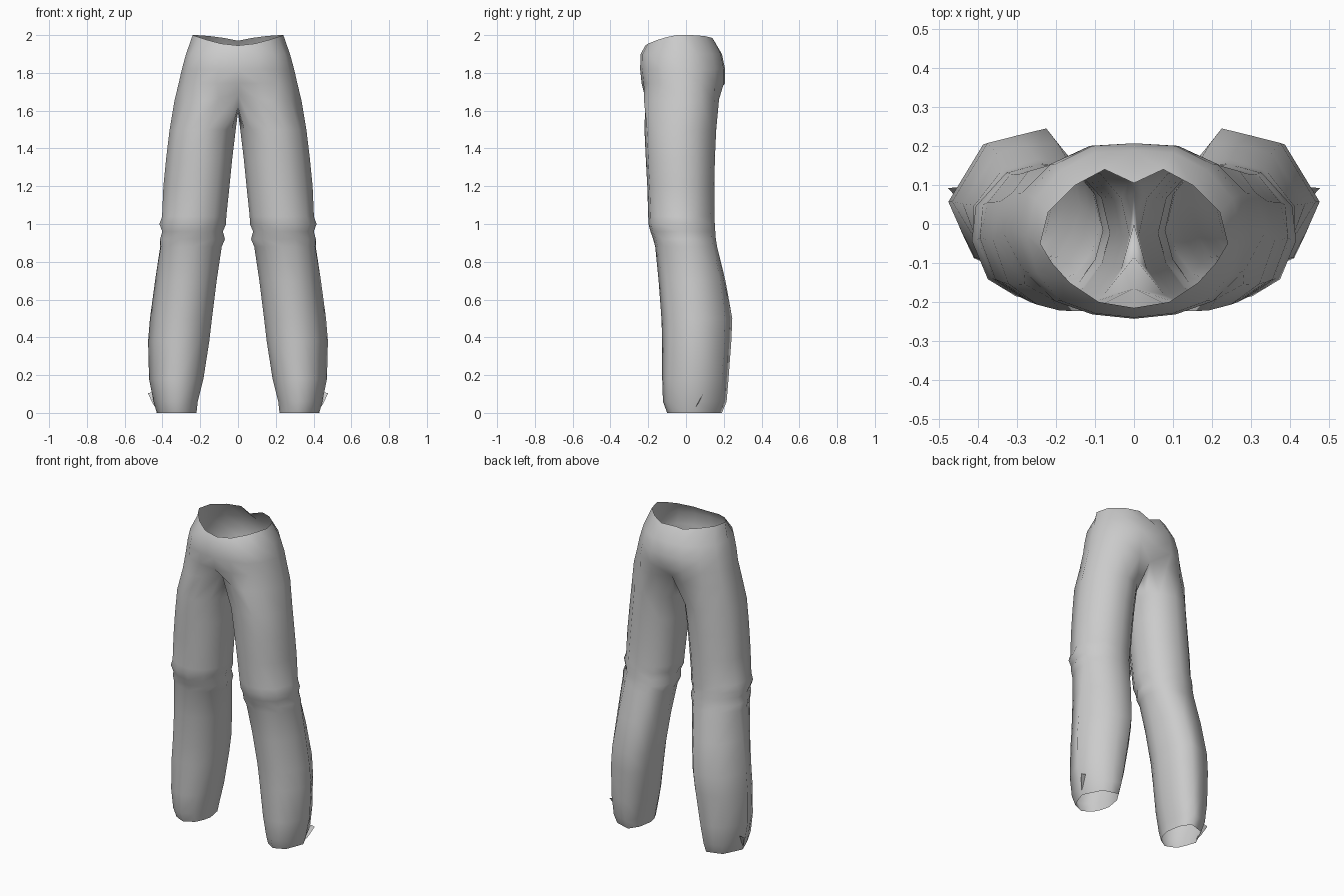
import bpy

cube = bpy.data.objects.get("Cube")
if cube:
    bpy.data.objects.remove(cube, do_unlink=True)

# One plain grey cloth
cloth = bpy.data.materials.new("grey cloth")
cloth.use_nodes = True
cloth.diffuse_color = (0.6, 0.6, 0.6, 1)
cloth.node_tree.nodes["Principled BSDF"].inputs["Base Color"].default_value = (0.6, 0.6, 0.6, 1)


def mirrored_object(name, verts, faces):
    """Smooth mesh for the +x half, mirrored across x = 0."""
    mesh = bpy.data.meshes.new(name)
    mesh.from_pydata(verts, [], faces)
    mesh.materials.append(cloth)
    mesh.polygons.foreach_set("use_smooth", [True] * len(mesh.polygons))
    obj = bpy.data.objects.new(name, mesh)
    bpy.context.collection.objects.link(obj)
    mod = obj.modifiers.new("Mirror", "MIRROR")
    mod.use_clip = True
    mod.merge_threshold = 0.0005
    return obj


# Half outlines run from front centre, round the outside, to back centre
waist = [(0, -.215, 1.945), (.09, -.20, 1.955), (.165, -.15, 1.975),
         (.21, -.10, 1.99), (.24, -.05, 2.0), (.22, .03, 2.0),
         (.15, .10, 1.995), (.075, .14, 1.985), (0, .105, 1.97)]
hip_shape = [(0, -1), (.36, -.95), (.68, -.80), (.90, -.48), (1, -.02),
             (.92, .42), (.68, .76), (.36, .97), (0, 1)]
# half width, front y, back y, z
hips = [(.275, -.240, .190, 1.90), (.297, -.243, .207, 1.82), (.314, -.235, .207, 1.745)]

# Top of the leg: the last three points run under the crotch to the front
crotch = [(0, -.165, 1.69), (.10, -.215, 1.665), (.19, -.222, 1.65),
          (.28, -.155, 1.65), (.337, -.02, 1.65), (.312, .08, 1.65),
          (.22, .15, 1.65), (.10, .175, 1.66), (0, .145, 1.67),
          (0, .075, 1.61), (0, 0, 1.59), (0, -.085, 1.62)]

# Leg cross-sections, round at the thigh and skewed at the calf
thigh_shape = [(-.62, -.80), (-.15, -1), (.35, -.93), (.77, -.65), (1, -.05), (.88, .47),
               (.48, .87), (-.05, 1), (-.58, .83), (-.88, .50), (-1, 0), (-.88, -.45)]
calf_shape = [(-.65, -.75), (-.1, -1), (.25, -.90), (.58, -.78), (.80, -.40), (1, 0),
              (.45, .80), (0, .90), (-.47, 1), (-.85, .58), (-1, -.05), (-.88, -.42)]
# z, inner x, outer x, front y, back y
leg_rings = [
    (1.50, .012, .362, -.220, .160), (1.35, .030, .380, -.213, .153),
    (1.20, .045, .395, -.205, .150), (1.04, .062, .406, -.200, .153),
    (1.00, .063, .423, -.199, .156), (.96, .080, .410, -.188, .160),
    (.92, .069, .425, -.174, .164), (.88, .086, .423, -.163, .172),
    (.70, .113, .443, -.145, .215), (.50, .138, .466, -.130, .245),
    (.38, .152, .476, -.126, .240), (.18, .183, .471, -.126, .225),
    (.06, .213, .447, -.122, .215), (0, .220, .430, -.100, .190)]


def leg_ring(z, x0, x1, y0, y1):
    t = min(1, max(0, (1.1 - z) / .5))
    ring = []
    for (ax, ay), (bx, by) in zip(thigh_shape, calf_shape):
        u, v = ax + (bx - ax) * t, ay + (by - ay) * t
        ring.append(((x0 + x1) / 2 + u * (x1 - x0) / 2,
                     (y0 + y1) / 2 + v * (y1 - y0) / 2, z))
    return ring


# Trousers: open half rings for the hips, closed rings for the leg
rings = [waist]
for hw, y0, y1, z in hips:
    rings.append([(u * hw, (y0 + y1) / 2 + v * (y1 - y0) / 2, z) for u, v in hip_shape])
rings.append(crotch)
rings += [leg_ring(*r) for r in leg_rings]

verts, faces, starts = [], [], []
for ring in rings:
    starts.append(len(verts))
    verts += ring
for k in range(len(rings) - 1):
    a, b, n = starts[k], starts[k + 1], len(rings[k])
    for i in range(n if n == 12 else n - 1):
        j = (i + 1) % n
        faces.append((a + i, b + i, b + j, a + j))
mirrored_object("trousers", verts, faces)

# Small creased flap of cloth outside each hem
mirrored_object("hem_fold",
                [(.432, .045, .02), (.452, .065, .05), (.477, .092, .105), (.445, .095, .11)],
                [(0, 1, 2, 3)])
